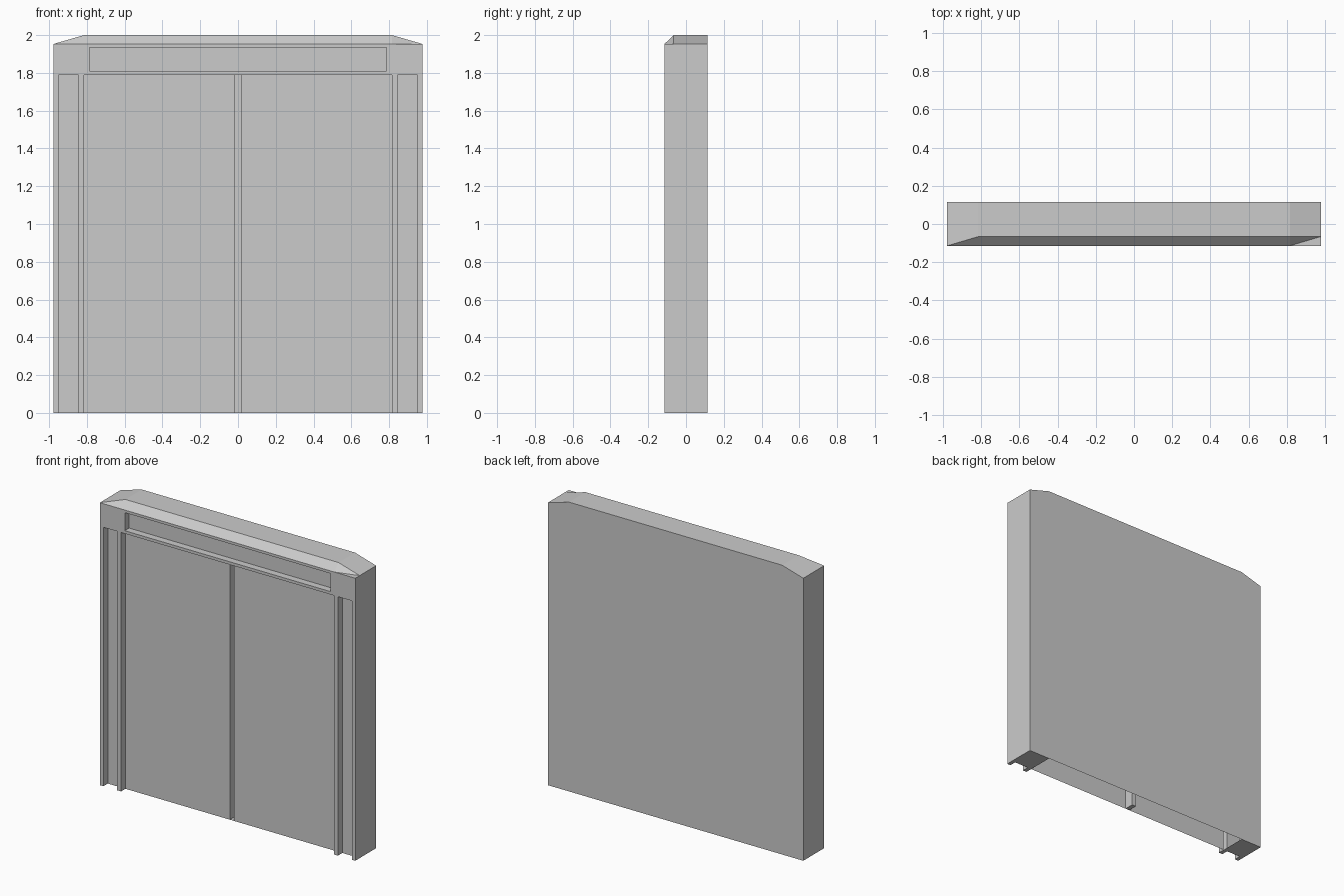
import bpy, bmesh

if "Cube" in bpy.data.objects:
    bpy.data.objects.remove(bpy.data.objects["Cube"])

# main dimensions
W, D, TOP, EAVE = 0.977, 0.114, 2.0, 1.953      # half width, half depth, ridge and shoulder heights
BACK = -0.066                                   # depth of the recessed panels
HEAD = 1.79                                     # top of the door opening
RIDGE = 0.815                                   # half width of flat top, also of the door opening
POST, STRIP, GAP = 0.844, 0.95, 0.016
SIGN, SZ0, SZ1 = 0.786, 1.81, 1.935


def part(name, faces):
    bm = bmesh.new()
    for f in faces:
        bm.faces.new([bm.verts.new(p) for p in f])
    bmesh.ops.remove_doubles(bm, verts=bm.verts, dist=1e-5)
    me = bpy.data.meshes.new(name)
    bm.to_mesh(me)
    bm.free()
    ob = bpy.data.objects.new(name, me)
    bpy.context.collection.objects.link(ob)
    return ob


def front(x0, x1, z0, z1, y):
    return [(x0, y, z0), (x1, y, z0), (x1, y, z1), (x0, y, z1)]


def side(x, y0, y1, z0, z1, facing):
    f = [(x, y0, z0), (x, y1, z0), (x, y1, z1), (x, y0, z1)]
    return f if facing > 0 else f[::-1]


def flat(x0, x1, y0, y1, z, facing):
    f = [(x0, y0, z), (x1, y0, z), (x1, y1, z), (x0, y1, z)]
    return f if facing > 0 else f[::-1]


def reveal(x0, x1, z0, z1, y0, y1, sill=True):
    # walls lining a recess
    f = [side(x0, y0, y1, z0, z1, 1), side(x1, y0, y1, z0, z1, -1),
         flat(x0, x1, y0, y1, z1, -1)]
    if sill:
        f.append(flat(x0, x1, y0, y1, z0, 1))
    return f


def both(x0, x1):
    # a span on the right and its mirror image on the left
    return [(x0, x1), (-x1, -x0)]


# outer shell: back, sides, and roof with sloped shoulders
part("outer_shell", [
    [(W, D, 0), (-W, D, 0), (-W, D, EAVE), (-RIDGE, D, TOP), (RIDGE, D, TOP), (W, D, EAVE)],
    side(W, -D, D, 0, EAVE, 1), side(-W, -D, D, 0, EAVE, -1),
    flat(-RIDGE, RIDGE, BACK, D, TOP, 1),
    [(RIDGE, BACK, TOP), (W, BACK, EAVE), (W, D, EAVE), (RIDGE, D, TOP)],
    [(-W, -D, EAVE), (-RIDGE, BACK, TOP), (-RIDGE, D, TOP), (-W, D, EAVE)],
])

# front bevel of the roof; its right end turns down to the shoulder
part("roof_bevel", [
    [(-W, -D, EAVE), (RIDGE, -D, EAVE), (RIDGE, BACK, TOP), (-RIDGE, BACK, TOP)],
    [(RIDGE, -D, EAVE), (W, BACK, EAVE), (RIDGE, BACK, TOP)],
    [(RIDGE, -D, EAVE), (W, -D, EAVE), (W, BACK, EAVE)],
])

# front frame: lintel around the sign, posts and outer strips
frame = [front(-W, W, HEAD, SZ0, -D), front(-W, W, SZ1, EAVE, -D)]
for a, b in both(SIGN, W):
    frame.append(front(a, b, SZ0, SZ1, -D))
for a, b in both(RIDGE, POST) + both(STRIP, W):
    frame += [front(a, b, 0, HEAD, -D), flat(a, b, -D, BACK, 0, -1)]
frame += reveal(-RIDGE, RIDGE, 0, HEAD, -D, BACK, sill=False)
part("front_frame", frame)

# recessed sign panel over the doors
part("sign_recess", [front(-SIGN, SIGN, SZ0, SZ1, BACK)]
     + reveal(-SIGN, SIGN, SZ0, SZ1, -D, BACK))

# recessed side panels and the pillar undersides
panels = []
for a, b in both(POST, STRIP):
    panels += [front(a, b, 0, HEAD, BACK)] + reveal(a, b, 0, HEAD, -D, BACK, sill=False)
for a, b in both(RIDGE, W):
    panels.append(flat(a, b, BACK, D, 0, -1))
part("side_panels", panels)

# two door leaves with a deep groove between them
part("door_leaves", [front(a, b, 0, HEAD, BACK) for a, b in both(GAP, RIDGE)])
part("door_gap", [front(-GAP, GAP, 0, HEAD, 0)] + reveal(-GAP, GAP, 0, HEAD, BACK, 0))
